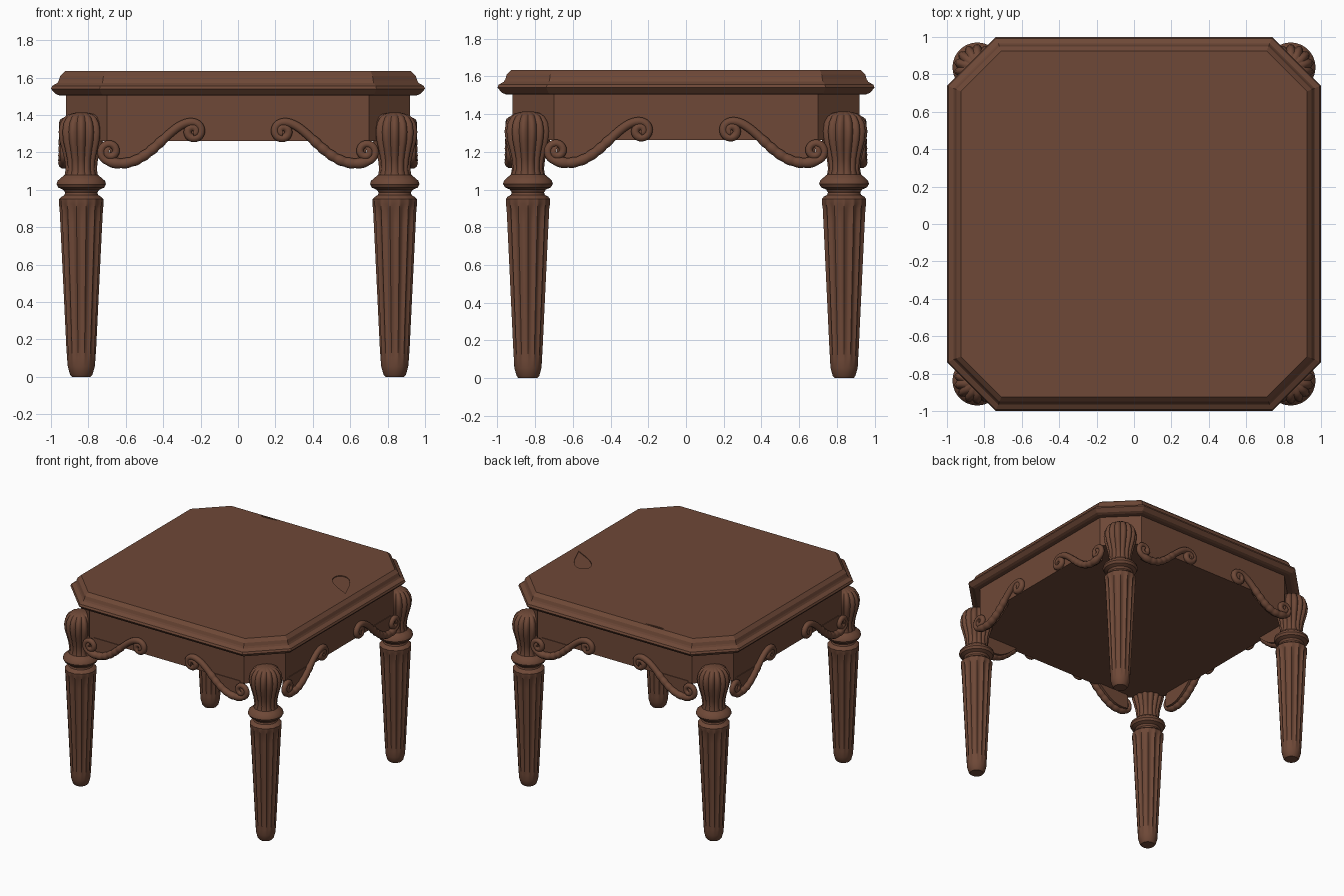
import bpy, bmesh, math
from math import sin, cos, pi, radians
from mathutils import Matrix, Vector, geometry

cube = bpy.data.objects.get("Cube")
if cube:
    bpy.data.objects.remove(cube, do_unlink=True)

wood = bpy.data.materials.new("brown wood")
wood.use_nodes = True
wood.diffuse_color = (0.156, 0.065, 0.038, 1)
wood.node_tree.nodes["Principled BSDF"].inputs["Base Color"].default_value = wood.diffuse_color


def add_object(name, mesh, matrix=Matrix(), smooth=None):
    """Link a mesh as a wooden part, optionally smooth below an angle."""
    if not mesh.materials:
        mesh.materials.append(wood)
    if smooth:
        mesh.shade_smooth()
        mesh.set_sharp_from_angle(angle=radians(smooth))
    ob = bpy.data.objects.new(name, mesh)
    ob.matrix_world = matrix
    bpy.context.collection.objects.link(ob)
    return ob


def loft(name, rings):
    """Skin a stack of equal-length point rings and cap both ends."""
    bm = bmesh.new()
    loops = [[bm.verts.new(p) for p in ring] for ring in rings]
    n = len(loops[0])
    for low, high in zip(loops, loops[1:]):
        for i in range(n):
            j = (i + 1) % n
            bm.faces.new((low[i], low[j], high[j], high[i]))
    bm.faces.new(loops[0][::-1])
    bm.faces.new(loops[-1])
    bmesh.ops.recalc_face_normals(bm, faces=bm.faces)
    mesh = bpy.data.meshes.new(name)
    bm.to_mesh(mesh)
    bm.free()
    return mesh


def octagon(half, cut, z):
    """Square outline with clipped corners, counter-clockwise."""
    k = half - cut
    pts = []
    for q in range(4):
        turn = Matrix.Rotation(q * pi / 2, 3, 'Z')
        pts += [turn @ Vector((half, -k, z)), turn @ Vector((half, k, z))]
    return pts


# Table top with moulded rim
rim = [(0.955, 1.505), (0.975, 1.513), (1.0, 1.54), (0.993, 1.556), (0.965, 1.572),
       (0.958, 1.585), (0.95, 1.61), (0.925, 1.635)]
top = add_object("table_top", loft("table_top", [
    octagon(h, 0.26 - 0.586 * (1 - h), z) for h, z in rim]))


# Shallow carved nicks in the top
def teardrop(z, center, length, width, angle):
    turn = Matrix.Rotation(angle, 3, 'Z')
    pts = []
    for i in range(32):
        a = 2 * pi * i / 32
        p = Vector((length * cos(a), width * sin(a) * sin(a / 2) ** 1.5, 0))
        pts.append(turn @ p + Vector((*center, z)))
    return pts


for center, length, width, angle in [((0.76, 0.265), 0.16, 0.09, radians(-47)),
                                     ((-0.35, 0.912), 0.085, 0.012, 0)]:
    cutter = add_object("nick_cutter", loft("nick_cutter", [
        teardrop(z, center, length, width, angle) for z in (1.628, 1.66)]))
    cutter.hide_render = True
    mod = top.modifiers.new("nick", 'BOOLEAN')
    mod.operation, mod.solver, mod.object = 'DIFFERENCE', 'EXACT', cutter
    bpy.context.view_layer.objects.active = top
    bpy.ops.object.modifier_apply(modifier=mod.name)
    bpy.data.objects.remove(cutter, do_unlink=True)

# Apron box under the top
add_object("apron", loft("apron", [octagon(0.92, 0.22, z) for z in (1.262, 1.515)]))

# Turned leg: radius, height, flute depth (positive grooves, negative lobes)
turning = [(0.05, 0, 0), (0.06, 0.012, 0), (0.072, 0.055, 0), (0.076, 0.1, 0.02),
           (0.08, 0.16, 0.1), (0.094, 0.45, 0.12), (0.112, 0.82, 0.12), (0.116, 0.9, 0.1),
           (0.12, 0.925, 0.05), (0.12, 0.95, 0.03), (0.108, 0.962, 0), (0.09, 0.972, 0),
           (0.086, 0.985, 0), (0.095, 1.0, 0), (0.122, 1.012, 0), (0.132, 1.03, 0),
           (0.127, 1.048, 0), (0.108, 1.065, 0), (0.09, 1.08, -0.03), (0.085, 1.11, -0.08),
           (0.091, 1.16, -0.12), (0.104, 1.21, -0.13), (0.118, 1.26, -0.13),
           (0.124, 1.31, -0.13), (0.116, 1.355, -0.13), (0.096, 1.387, -0.13),
           (0.07, 1.404, -0.1), (0.03, 1.413, 0)]
SEGMENTS, HALF_FLUTES = 112, 7


def turned_ring(radius, z, depth):
    pts = []
    for i in range(SEGMENTS):
        a = 2 * pi * i / SEGMENTS
        wave = abs(sin(HALF_FLUTES * a))
        r = radius * (1 - depth * wave if depth > 0 else 1 + depth * (1 - wave))
        pts.append((r * cos(a), r * sin(a), z))
    return pts


leg_mesh = loft("leg", [turned_ring(*t) for t in turning])
for y, depth_name in ((-0.838, "front"), (0.838, "back")):
    for x, side in ((0.838, "left"), (-0.838, "right")):
        add_object(f"{depth_name}_{side}_leg", leg_mesh, Matrix.Translation((x, y, 0)), 35)


# Scroll ornament on the front face, left half of the drawing plane
def spiral(cx, cz, start, sweep, r0, r1, n=36):
    pts = []
    for i in range(n + 1):
        t = i / n
        a, r = radians(start + sweep * t), r0 + (r1 - r0) * t
        pts.append((cx + r * cos(a), cz + r * sin(a)))
    return pts


low_curl = spiral(-0.685, 1.205, -90, -540, 0.055, 0.01)[::-1]
high_curl = spiral(-0.24, 1.312, 100, -540, 0.05, 0.01)
sweep = [tuple(p) for p in geometry.interpolate_bezier(
    Vector((-0.685, 1.15)), Vector((-0.48, 1.09)), Vector((-0.38, 1.36)),
    Vector(high_curl[0]), 60)]


def scroll_mesh(sign):
    curve = bpy.data.curves.new("scroll", 'CURVE')
    curve.dimensions = '3D'
    curve.bevel_depth, curve.bevel_resolution = 0.028, 3
    curve.use_fill_caps = True
    path = [(p, 0.75) for p in low_curl[:-1]]
    for i, p in enumerate(sweep):
        rope = 0.13 * abs(sin(i * pi / 6)) if i < 36 else 0
        path.append((p, 0.95 + rope - 0.1 * i / 60))
    path += [(p, 0.8) for p in high_curl[1:]]
    spline = curve.splines.new('POLY')
    spline.points.add(len(path) - 1)
    for point, ((x, z), radius) in zip(spline.points, path):
        point.co = (sign * x, -0.932, z, 1)
        point.radius = radius
    helper = bpy.data.objects.new("scroll_helper", curve)
    bpy.context.collection.objects.link(helper)
    graph = bpy.context.evaluated_depsgraph_get()
    mesh = bpy.data.meshes.new_from_object(helper.evaluated_get(graph))
    bpy.data.objects.remove(helper, do_unlink=True)
    return mesh


# Flat web that fills between scroll and apron
def web_mesh(sign):
    edge = [p for p in sweep[::3] if p[1] < 1.275]
    outline = [(-0.685, 1.245)] + edge + [(edge[-1][0], 1.275), (-0.66, 1.275)]
    return loft("scroll_web", [[(sign * x, y, z) for x, z in outline] for y in (-0.925, -0.885)])


ornaments = [("a", scroll_mesh(1), web_mesh(1)), ("b", scroll_mesh(-1), web_mesh(-1))]
for q, face in enumerate(("front", "left", "back", "right")):
    turn = Matrix.Rotation(q * pi / 2, 4, 'Z')
    for tag, scroll, web in ornaments:
        add_object(f"{face}_scroll_{tag}", scroll, turn, 50)
        add_object(f"{face}_scroll_web_{tag}", web, turn)
